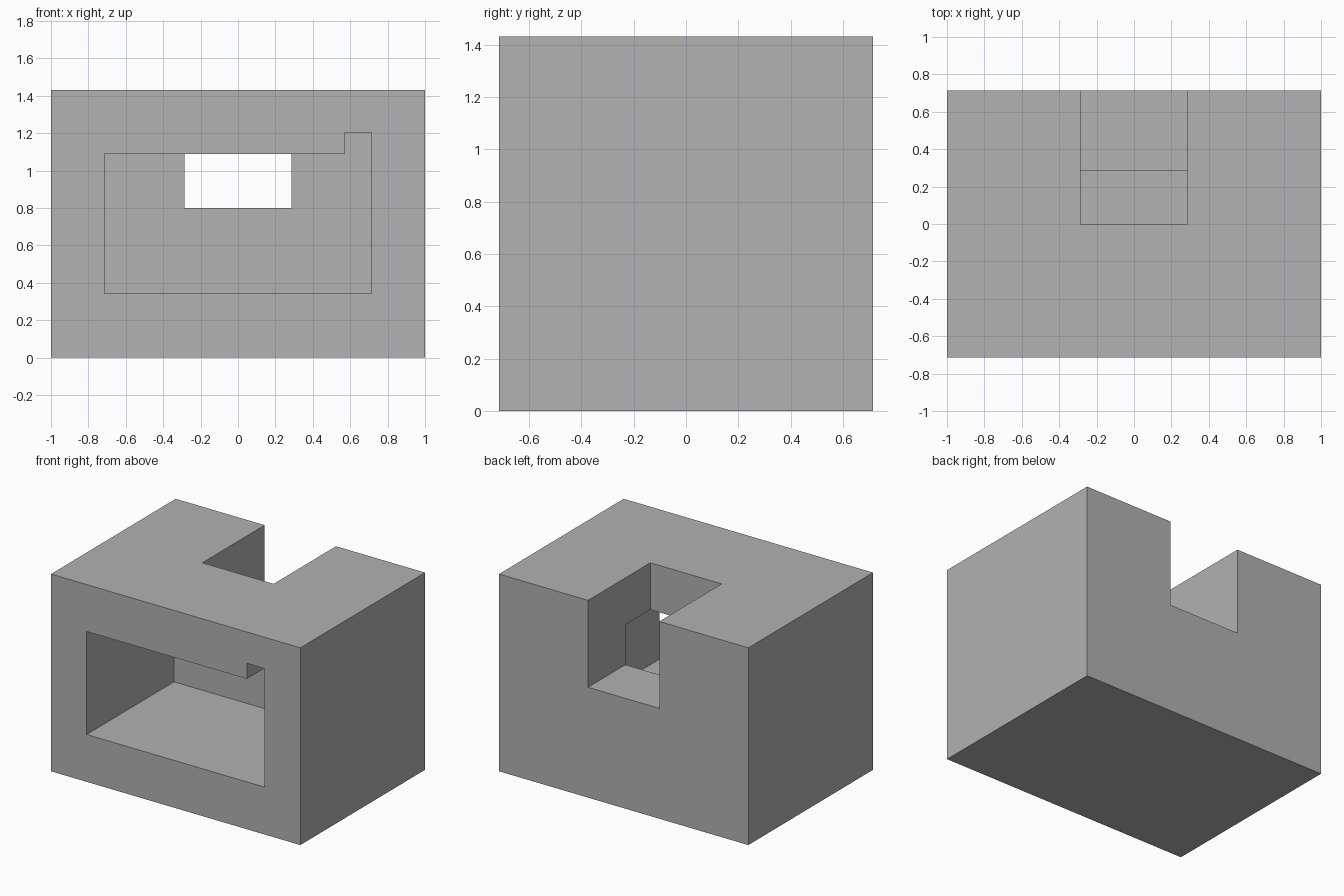
import bpy
import bmesh
from mathutils import Vector

default = bpy.data.objects.get("Cube")
if default:
    bpy.data.objects.remove(default, do_unlink=True)

grey = bpy.data.materials.new("plain grey")
grey.use_nodes = True
GREY = (0.445, 0.445, 0.445, 1)
grey.diffuse_color = GREY
grey.node_tree.nodes["Principled BSDF"].inputs["Base Color"].default_value = GREY


def prism(name, profile, y_front, y_back):
    """Extrude an x-z outline along y."""
    bm = bmesh.new()
    face = bm.faces.new([bm.verts.new((x, y_front, z)) for x, z in profile])
    result = bmesh.ops.extrude_face_region(bm, geom=[face])
    moved = [v for v in result["geom"] if isinstance(v, bmesh.types.BMVert)]
    bmesh.ops.translate(bm, verts=moved, vec=Vector((0, y_back - y_front, 0)))
    bmesh.ops.recalc_face_normals(bm, faces=bm.faces)
    mesh = bpy.data.meshes.new(name)
    bm.to_mesh(mesh)
    bm.free()
    mesh.materials.append(grey)
    obj = bpy.data.objects.new(name, mesh)
    bpy.context.collection.objects.link(obj)
    return obj


def rect(half_width, low, high):
    return [(-half_width, low), (half_width, low), (half_width, high), (-half_width, high)]


def cut(target, cutter):
    """Subtract the cutter, then discard it."""
    cutter.hide_render = True
    mod = target.modifiers.new(cutter.name, 'BOOLEAN')
    mod.operation = 'DIFFERENCE'
    mod.solver = 'EXACT'
    mod.object = cutter
    bpy.context.view_layer.objects.active = target
    bpy.ops.object.modifier_apply(modifier=mod.name)
    bpy.data.objects.remove(cutter, do_unlink=True)


# Solid outer block
half_depth = 0.714
block = prism("block", rect(1, 0, 1.43), -half_depth, half_depth)

# Front cavity with a raised notch in its upper left corner
cavity_outline = [(-0.714, 0.343), (0.714, 0.343), (0.714, 1.203),
                  (0.571, 1.203), (0.571, 1.09), (-0.714, 1.09)]
cut(block, prism("cavity_cutter", cavity_outline, -1, 0.286))

# Slot open to the top and back, meeting the cavity
cut(block, prism("slot_cutter", rect(0.286, 0.8, 2), 0, 1))
